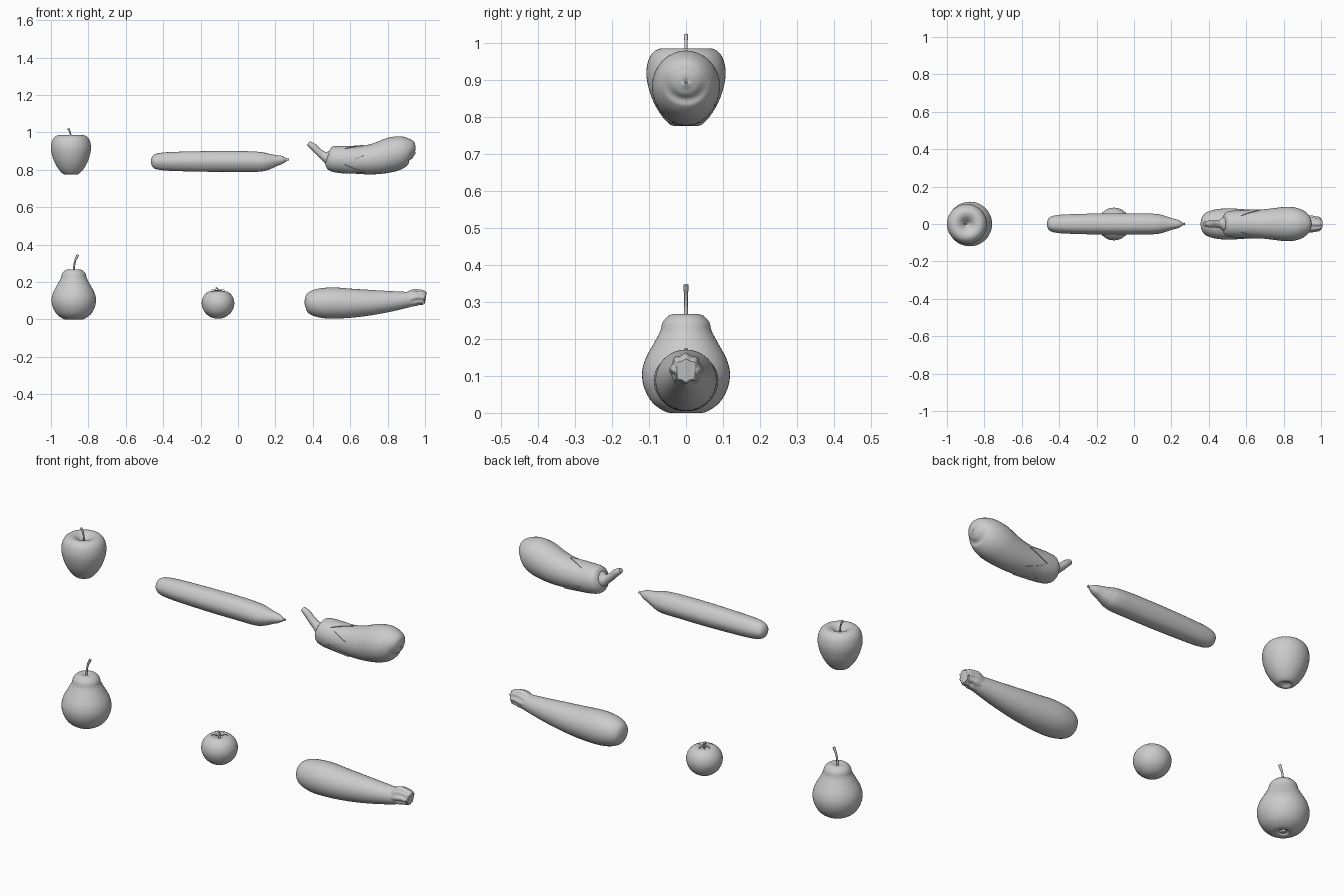
import bpy, bmesh
from math import sin, cos, pi, radians, hypot

if "Cube" in bpy.data.objects:
    bpy.data.objects.remove(bpy.data.objects["Cube"])


def spline(pts, n):
    """Catmull-Rom interpolation of tuples, n steps per span."""
    out = []
    for i in range(len(pts) - 1):
        p = [pts[max(0, min(len(pts) - 1, i + k))] for k in (-1, 0, 1, 2)]
        for s in range(n):
            t = s / n
            out.append(tuple(
                0.5 * (2 * b + (c - a) * t + (2 * a - 5 * b + 4 * c - d) * t * t
                       + (3 * b - a - 3 * c + d) * t ** 3)
                for a, b, c, d in zip(*p)))
    return out + [pts[-1]]


def skin(name, rings, loc=(0, 0, 0), rot=0, angle=50):
    """Bridge rings of points into a closed, smooth-shaded object."""
    bm = bmesh.new()
    vs = [[bm.verts.new(p) for p in r] for r in rings]
    k = len(vs[0])
    for a, b in zip(vs, vs[1:]):
        for j in range(k):
            bm.faces.new((a[j], a[(j + 1) % k], b[(j + 1) % k], b[j]))
    bm.faces.new(vs[0])
    bm.faces.new(vs[-1])
    bmesh.ops.recalc_face_normals(bm, faces=bm.faces)
    me = bpy.data.meshes.new(name)
    bm.to_mesh(me)
    bm.free()
    ob = bpy.data.objects.new(name, me)
    ob.location = loc
    ob.rotation_euler.z = rot
    bpy.context.collection.objects.link(ob)
    bpy.ops.object.select_all(action='DESELECT')
    bpy.context.view_layer.objects.active = ob
    ob.select_set(True)
    bpy.ops.object.shade_smooth_by_angle(angle=radians(angle))
    return ob


def lathe(name, profile, x, sides=48, mod=None):
    """Revolve (r, z) points about the vertical line at x."""
    rings = []
    for r, z in spline(profile, 4):
        r = max(r, 0.0004)
        rings.append([(r * cos(2 * pi * j / sides), r * sin(2 * pi * j / sides),
                       z + (mod(r, z, 2 * pi * j / sides) if mod else 0))
                      for j in range(sides)])
    return skin(name, rings, (x, 0, 0))


def sweep_rings(pts, n=5, sides=32, flat=1, rib=None):
    """Rings of radius r along an (x, z, r) path; flat scales thickness."""
    s = spline(pts, n)
    rings = []
    for i, (x, z, r) in enumerate(s):
        a, b = s[max(i - 1, 0)], s[min(i + 1, len(s) - 1)]
        tx, tz = b[0] - a[0], b[1] - a[1]
        l = hypot(tx, tz)
        tx, tz = tx / l, tz / l
        r = max(r, 0.0004)
        ring = []
        for j in range(sides):
            t = 2 * pi * j / sides
            q = r * (1 + (rib(t, i / (len(s) - 1)) if rib else 0))
            h = q * sin(t) * flat
            ring.append((x - tz * h, q * cos(t), z + tx * h))
        rings.append(ring)
    return rings


def sweep(name, pts, loc=(0, 0, 0), rot=0, **kw):
    return skin(name, sweep_rings(pts, **kw), loc, rot)


# Apple
lathe("apple", [(0, .789), (.015, .786), (.03, .776), (.048, .783), (.074, .815),
                (.095, .858), (.107, .91), (.102, .952), (.087, .976), (.067, .985),
                (.045, .981), (.025, .966), (.009, .948), (0, .945)], -.893)
sweep("apple_stem", [(-.893, .94, .004), (-.893, .975, .004), (-.898, 1.0, .004),
                     (-.906, 1.018, .006), (-.908, 1.023, .005)], sides=12)

# Pear
lathe("pear", [(0, .012), (.018, .01), (.03, .001), (.055, .003), (.09, .027),
               (.112, .065), (.119, .105), (.11, .145), (.087, .188), (.07, .22),
               (.063, .245), (.046, .263), (.027, .267), (.01, .262), (0, .26)], -.878)
sweep("pear_stem", [(-.878, .255, .006), (-.876, .285, .005), (-.87, .315, .005),
                    (-.86, .337, .007), (-.856, .346, .007)], sides=12)
sweep("pear_calyx", [(-.878, .015, .016), (-.878, .004, .013), (-.878, .002, .006)],
      sides=20, rib=lambda t, u: .15 * cos(5 * t))

# Tomato with leafy calyx
lathe("tomato", [(0, .006), (.018, .006), (.045, .016), (.073, .042), (.087, .081),
                 (.081, .117), (.06, .143), (.038, .151), (.018, .146), (0, .14)], -.107)
for k in range(5):
    sweep("tomato_calyx_leaf", [(0, .145, .005), (.012, .152, .008), (.024, .158, .007),
                                (.034, .159, .004), (.042, .153, .0005)],
          (-.107, 0, 0), 2 * pi * k / 5 + .3, sides=8, flat=.25)
sweep("tomato_stem", [(-.107, .14, .006), (-.106, .155, .004), (-.11, .165, .004),
                      (-.118, .172, .005)], sides=12)

# Cucumber
sweep("cucumber", [(-.466, .845, 0), (-.462, .845, .019), (-.448, .845, .037),
                   (-.41, .845, .047), (-.33, .845, .052), (-.15, .845, .056),
                   (.02, .845, .056), (.12, .843, .053), (.165, .845, .043),
                   (.205, .85, .03), (.235, .853, .022), (.252, .854, .013),
                   (.262, .855, .007)],
      rib=lambda t, u: .012 * cos(6 * t))
sweep("cucumber_stem", [(.245, .854, .009), (.262, .855, .006), (.272, .857, .007)],
      sides=12)

# Eggplant body
body = [(.475, .865, .02), (.482, .863, .045), (.5, .86, .062), (.54, .856, .068),
        (.6, .853, .071), (.68, .853, .077), (.75, .862, .085), (.82, .881, .092),
        (.875, .896, .085), (.915, .9, .066), (.938, .895, .038), (.946, .893, .015),
        (.947, .893, 0)]
sweep("eggplant", body)

# Eggplant cap: a thin star-edged shell over the stem end
SIDES = 60
dense = sweep_rings([(x, z, r + .004) for x, z, r in body[:7]], n=10, sides=SIDES)
inner = sweep_rings([(x, z, r - .003) for x, z, r in body[:7]], n=10, sides=SIDES)


def on_shell(shell, u, j):
    f = u * (len(shell) - 1)
    i = min(int(f), len(shell) - 2)
    return tuple(p + (q - p) * (f - i) for p, q in zip(shell[i][j], shell[i + 1][j]))


def reach(j):
    w = abs(((5 * j / SIDES - 1.25) % 1) - .5) * 2
    return .58 + .24 * w


cap = [[on_shell(dense, reach(j) * i / 16, j) for j in range(SIDES)] for i in range(17)]
cap.append([on_shell(inner, reach(j), j) for j in range(SIDES)])
skin("eggplant_cap", cap, angle=40)
sweep("eggplant_stem", [(.5, .865, .045), (.478, .867, .036), (.458, .875, .023),
                        (.43, .897, .019), (.405, .922, .018), (.386, .936, .015),
                        (.376, .943, .012)], sides=20)

# Zucchini
sweep("zucchini", [(.356, .092, 0), (.359, .092, .022), (.372, .092, .05),
                   (.405, .09, .07), (.46, .088, .081), (.52, .088, .083),
                   (.6, .087, .078), (.7, .09, .069), (.8, .096, .057),
                   (.88, .103, .046), (.93, .109, .038), (.95, .112, .03)])
# Ribbed, flared stem with recessed end
sweep("zucchini_stem", [(.89, .103, .038), (.92, .11, .041), (.945, .117, .043),
                        (.97, .119, .039), (.99, .116, .036), (.997, .115, .031),
                        (.994, .115, .024), (.999, .115, .018)],
      sides=64, n=4, rib=lambda t, u: .07 * cos(8 * t) * min(1, u * 3))
